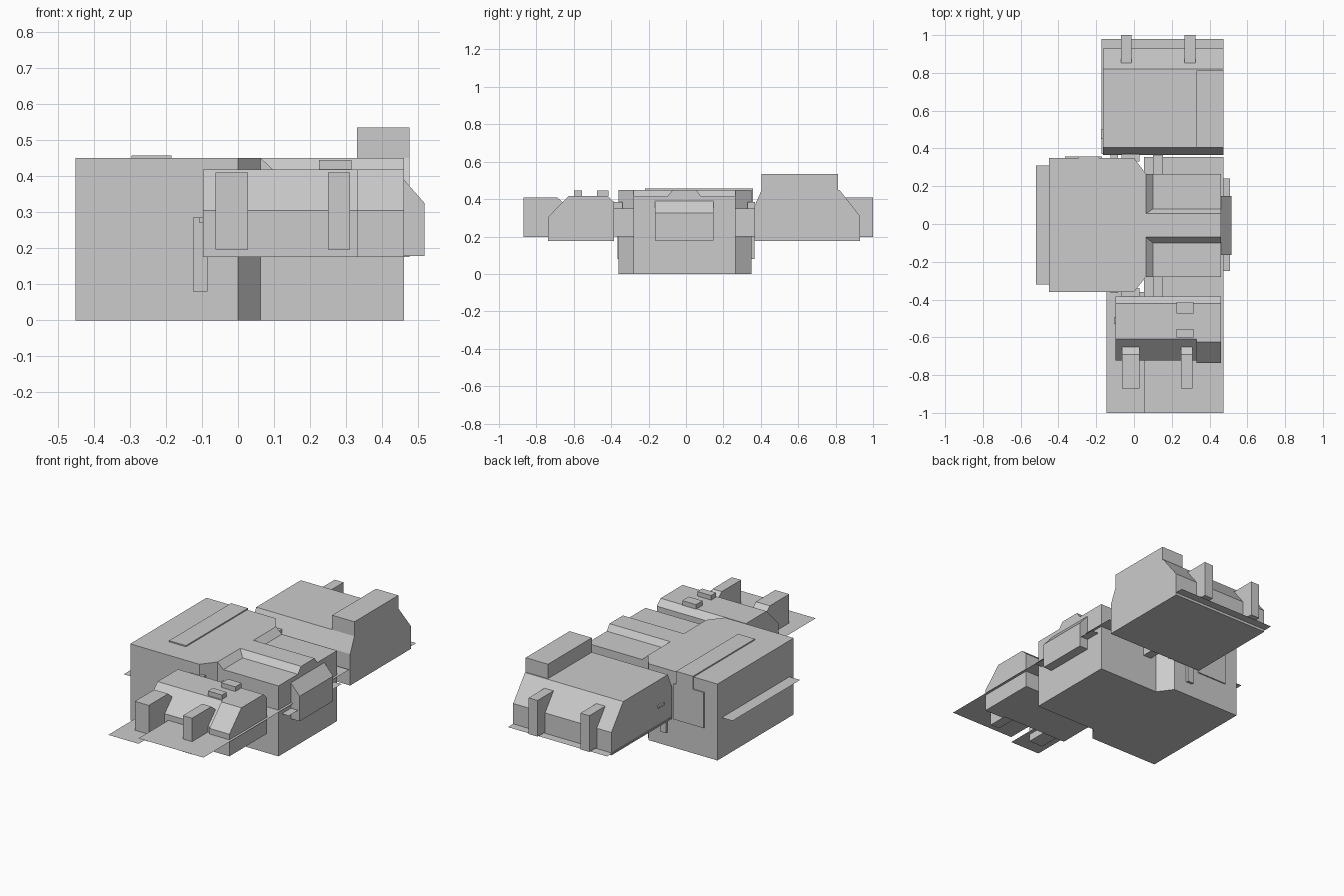
import bpy, bmesh

if "Cube" in bpy.data.objects:
    bpy.data.objects.remove(bpy.data.objects["Cube"])

grey = bpy.data.materials.new("light_grey")
grey.diffuse_color = (0.6, 0.6, 0.6, 1)
grey.use_nodes = True
grey.node_tree.nodes["Principled BSDF"].inputs["Base Color"].default_value = grey.diffuse_color


def finish(name, bm):
    bmesh.ops.remove_doubles(bm, verts=bm.verts[:], dist=1e-5)
    bmesh.ops.recalc_face_normals(bm, faces=bm.faces[:])
    mesh = bpy.data.meshes.new(name)
    bm.to_mesh(mesh)
    bm.free()
    mesh.materials.append(grey)
    ob = bpy.data.objects.new(name, mesh)
    bpy.context.collection.objects.link(ob)
    return ob


def loft(name, ring_a, ring_b):
    """Solid between two rings with the same number of points."""
    bm = bmesh.new()
    a = [bm.verts.new(p) for p in ring_a]
    b = [bm.verts.new(p) for p in ring_b]
    bm.faces.new(a)
    bm.faces.new(b)
    for i in range(len(a)):
        j = (i + 1) % len(a)
        bm.faces.new((a[i], a[j], b[j], b[i]))
    return finish(name, bm)


def side_profile(name, x0, x1, yz):
    return loft(name, [(x0, y, z) for y, z in yz], [(x1, y, z) for y, z in yz])


def front_profile(name, y0, y1, xz):
    return loft(name, [(x, y0, z) for x, z in xz], [(x, y1, z) for x, z in xz])


def plan(name, xy0, z0, xy1, z1):
    return loft(name, [(x, y, z0) for x, y in xy0], [(x, y, z1) for x, y in xy1])


def box(name, x0, x1, y0, y1, z0, z1):
    r = [(x0, y0), (x1, y0), (x1, y1), (x0, y1)]
    return plan(name, r, z0, r, z1)


def sheet(name, x0, x1, y0, y1, z):
    bm = bmesh.new()
    bm.faces.new([bm.verts.new(p) for p in
                  ((x0, y0, z), (x1, y0, z), (x1, y1, z), (x0, y1, z))])
    return finish(name, bm)


# main hall: wide block narrowing towards +x
hall = [(-.45, -.36), (0, -.36), (.063, -.28), (.46, -.28),
        (.46, .265), (.063, .265), (0, .35), (-.45, .35)]
plan("main_body", hall, 0, hall, .415)


# raised roof with a centre ridge and sloped edges around two recesses
def roof(x, y0, y1):
    return [(-.45, -.36), (0, -.36), (.063, -.28), (x, -.28), (x, y0), (.46, y0),
            (.46, y1), (x, y1), (x, .265), (.063, .265), (0, .35), (-.45, .35)]


plan("raised_roof", roof(.10, -.10, .08), .415, roof(.063, -.07, .055), .45)

# roof strip folding down the back wall onto a panel
box("roof_strip", -.295, -.185, -.22, .357, .45, .457)
box("strip_fold", -.295, -.185, .35, .357, .38, .45)
box("back_panel", -.365, -.17, .35, .357, .17, .38)

# side cabinet with sloped lid
front_profile("side_cabinet", -.165, .147,
              [(.46, .178), (.517, .178), (.517, .325), (.46, .39)])

# front pod, its right end standing slightly proud
for name, x0, x1, d in (("front_pod", -.097, .33, 0), ("front_pod_end", .33, .46, -.015)):
    side_profile(name, x0, x1, [(-.385, .175), (-.385, .385), (-.42, .418),
                                (-.61 + d, .418), (-.722 + d, .305), (-.722 + d, .175)])
for y0, y1 in ((-.475, -.415), (-.60, -.555)):
    box("roof_vent", .225, .315, y0, y1, .418, .445)

# back pod with sloped front and rear
side_profile("back_pod", -.165, .475, [(.365, .175), (.365, .36), (.405, .45), (.82, .45),
                                       (.93, .31), (.93, .175)])
box("back_pod_tower", .33, .475, .405, .813, .44, .535)

# buttresses on the outer ends
for x0, x1 in ((-.063, .028), (.25, .31)):
    side_profile("front_buttress", x0, x1, [(-.87, .197), (-.65, .197), (-.65, .375),
                                            (-.69, .41), (-.87, .41)])
for x0, x1 in ((-.07, -.012), (.267, .325)):
    box("back_buttress", x0, x1, .85, 1.0, .197, .41)

# links between hall and pods
for s, wall, inner, pod in ((-1, -.34, -.27, -.39), (1, .33, .255, .37)):
    lo, hi = sorted((inner, pod))
    box("link_beam", .10, .153, lo, hi, .2, .35)
    lo, hi = sorted((wall, pod))
    box("link_block", -.065, .028, lo, hi, .2, .385)
    lo, hi = sorted((wall, s * .365))
    box("wall_tab", -.125, -.085, lo, hi, .08, .285)
box("front_pod_tab", -.107, -.097, -.53, -.495, .27, .285)
box("back_pod_tab", -.175, -.165, .45, .50, .29, .305)

# thin ground sheets
sheet("left_sheet", -.52, -.40, -.32, .31, .237)
sheet("front_left_sheet", -.145, .052, -1.0, -.36, .24)
sheet("right_sheet", .052, .475, -1.0, .355, .272)
sheet("cabinet_sheet", .45, .507, -.25, .24, .24)
sheet("back_sheet", -.172, .475, .37, .98, .19)
